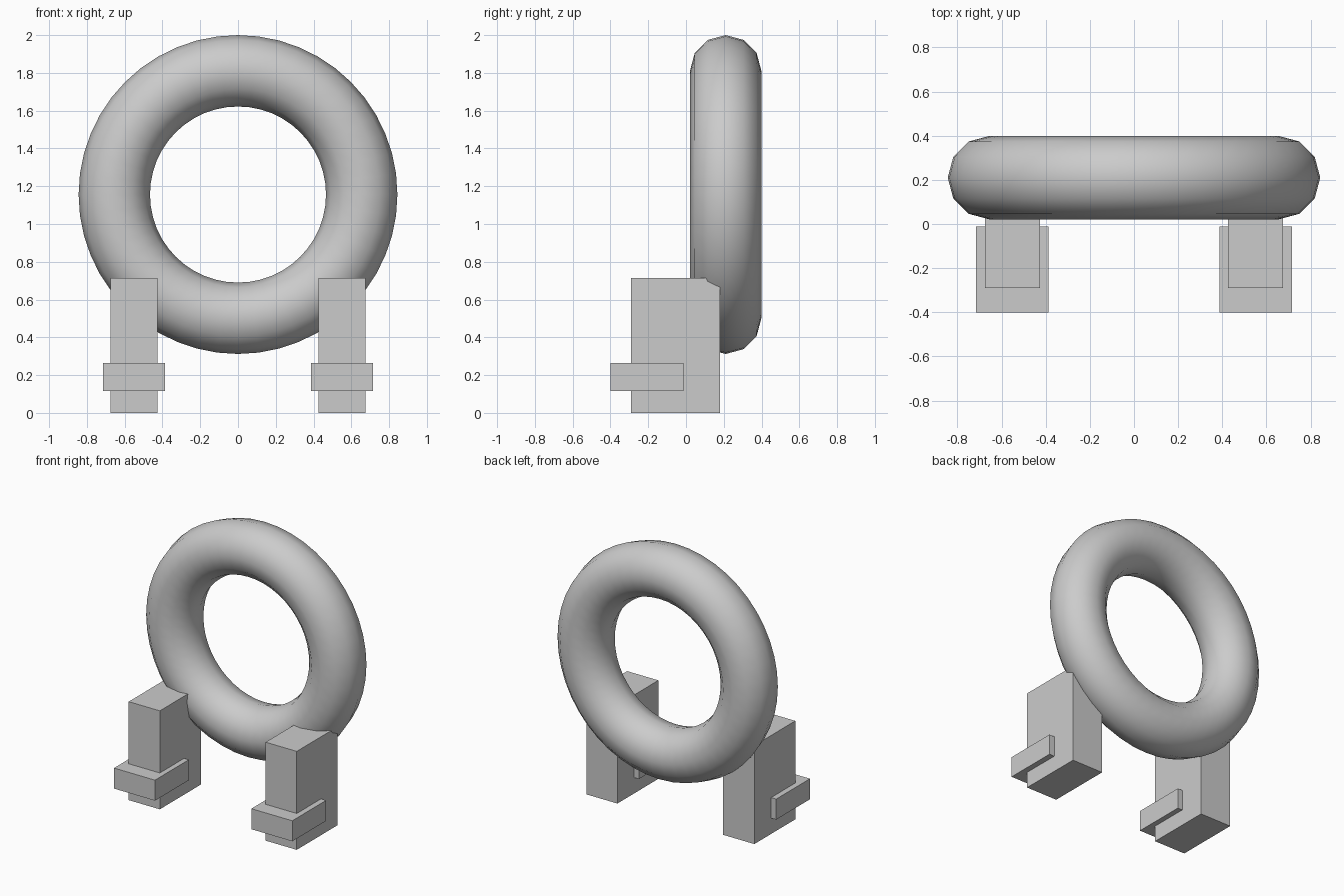
import bpy
from math import radians

old = bpy.data.objects.get("Cube")
if old:
    bpy.data.objects.remove(old, do_unlink=True)

# Single grey material
grey = bpy.data.materials.new("plain grey")
grey.use_nodes = True
colour = (0.6, 0.6, 0.6, 1)
grey.diffuse_color = colour
grey.node_tree.nodes["Principled BSDF"].inputs["Base Color"].default_value = colour


def box(name, low, high):
    """Axis-aligned block between two corners."""
    centre = [(a + b) / 2 for a, b in zip(low, high)]
    size = [b - a for a, b in zip(low, high)]
    bpy.ops.mesh.primitive_cube_add(size=1, location=centre)
    obj = bpy.context.object
    obj.name = name
    obj.scale = size
    bpy.ops.object.transform_apply(location=False, rotation=False, scale=True)
    obj.data.materials.append(grey)
    return obj


# Upright ring
bpy.ops.mesh.primitive_torus_add(
    major_segments=48, minor_segments=12, major_radius=0.655, minor_radius=0.189,
    location=(0, 0.21, 1.156), rotation=(radians(90), 0, 0))
ring = bpy.context.object
ring.name = "ring"
ring.data.materials.append(grey)
bpy.ops.object.shade_smooth()

# Legs with a band wrapped around the front of each
for side, sign in (("left", 1), ("right", -1)):
    for part, inner, outer, y, z in (
            ("leg", 0.425, 0.675, (-0.29, 0.18), (0, 0.715)),
            ("band", 0.387, 0.716, (-0.4, -0.012), (0.115, 0.264))):
        x = sorted((sign * inner, sign * outer))
        box(f"{side}_{part}", (x[0], y[0], z[0]), (x[1], y[1], z[1]))
